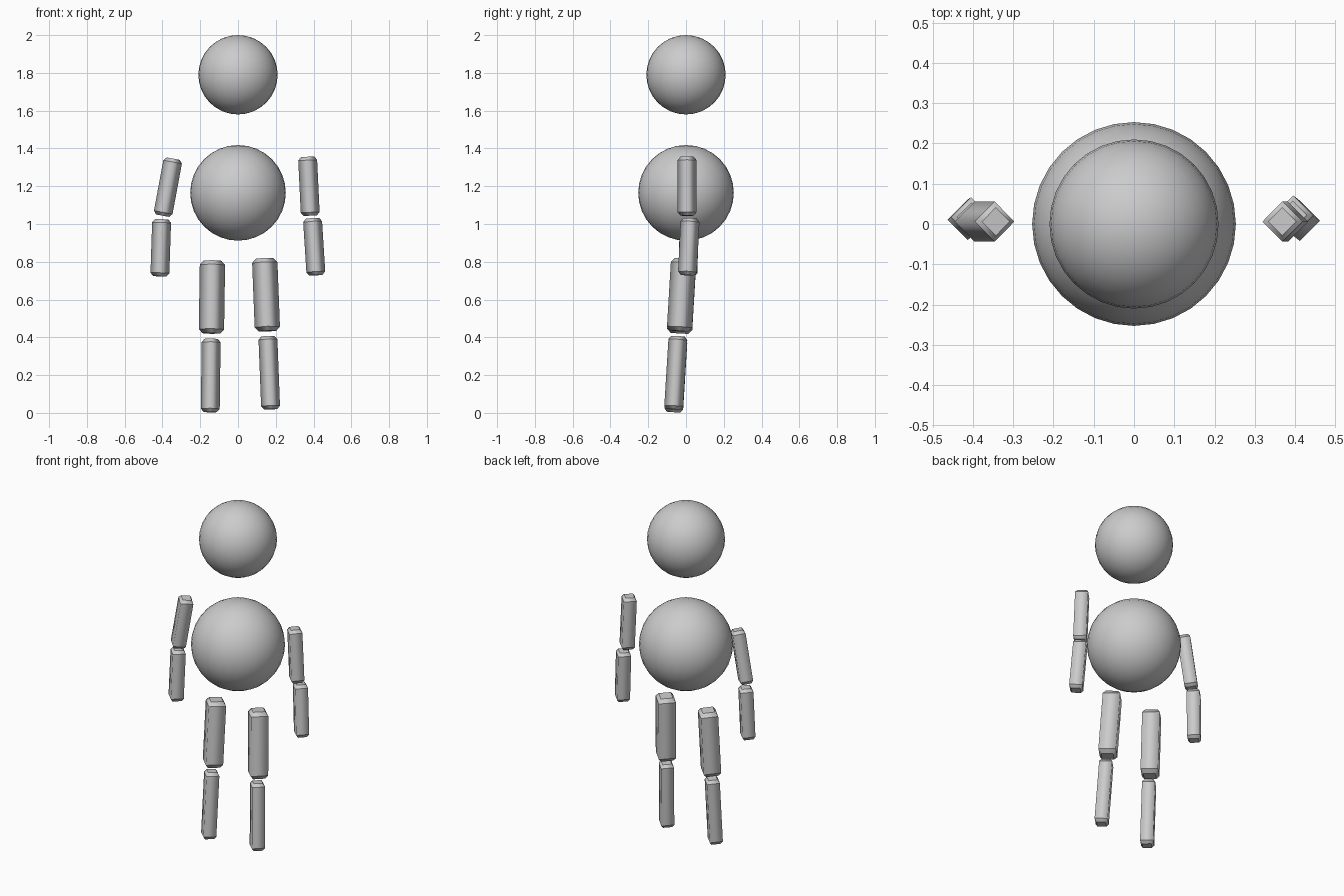
import bpy, bmesh
from mathutils import Vector

if "Cube" in bpy.data.objects:
    bpy.data.objects.remove(bpy.data.objects["Cube"])


def ball(name, z, r):
    bpy.ops.mesh.primitive_uv_sphere_add(segments=32, ring_count=16, radius=r, location=(0, 0, z))
    bpy.context.object.name = name
    bpy.ops.object.shade_smooth()


def limb(name, top, bottom, r, cap=0.018):
    """Four-sided bar with its corners on x and y, and chamfered ends."""
    top, bottom = Vector(top), Vector(bottom)
    axis = top - bottom
    h = axis.length / 2
    bm = bmesh.new()
    rings = []
    for z, rad in ((-h, r * 0.7), (-h + cap, r), (h - cap, r), (h, r * 0.7)):
        rings.append([bm.verts.new((rad * x, rad * y, z))
                      for x, y in ((1, 0), (0, 1), (-1, 0), (0, -1))])
    for k in range(3):
        a, b = rings[k], rings[k + 1]
        for i in range(4):
            j = (i + 1) % 4
            bm.faces.new((a[i], a[j], b[j], b[i])).smooth = True
    bm.faces.new(rings[0][::-1])
    bm.faces.new(rings[3])
    # keep the chamfer rims crisp
    for ring in rings:
        for i in range(4):
            bm.edges.get((ring[i], ring[(i + 1) % 4])).smooth = False
    mesh = bpy.data.meshes.new(name)
    bm.to_mesh(mesh)
    bm.free()
    obj = bpy.data.objects.new(name, mesh)
    bpy.context.collection.objects.link(obj)
    obj.location = (top + bottom) / 2
    obj.rotation_euler = Vector((0, 0, 1)).rotation_difference(axis).to_euler()


# head and body
ball("head", 1.79, 0.21)
ball("body", 1.165, 0.253)

# arms
limb("upper_arm_left", (-0.343, 0.006, 1.346), (-0.399, 0.006, 1.044), 0.05)
limb("forearm_left", (-0.404, 0.017, 1.025), (-0.414, 0.010, 0.723), 0.05)
limb("upper_arm_right", (0.368, 0.006, 1.356), (0.383, 0.006, 1.044), 0.05)
limb("forearm_right", (0.394, 0.022, 1.030), (0.413, 0.007, 0.729), 0.05)

# legs
limb("thigh_left", (-0.135, -0.012, 0.806), (-0.141, -0.035, 0.421), 0.067, 0.022)
limb("shin_left", (-0.142, -0.042, 0.392), (-0.147, -0.066, 0.004), 0.05)
limb("thigh_right", (0.141, -0.012, 0.818), (0.156, -0.035, 0.433), 0.067, 0.022)
limb("shin_right", (0.158, -0.042, 0.406), (0.173, -0.066, 0.019), 0.05)
